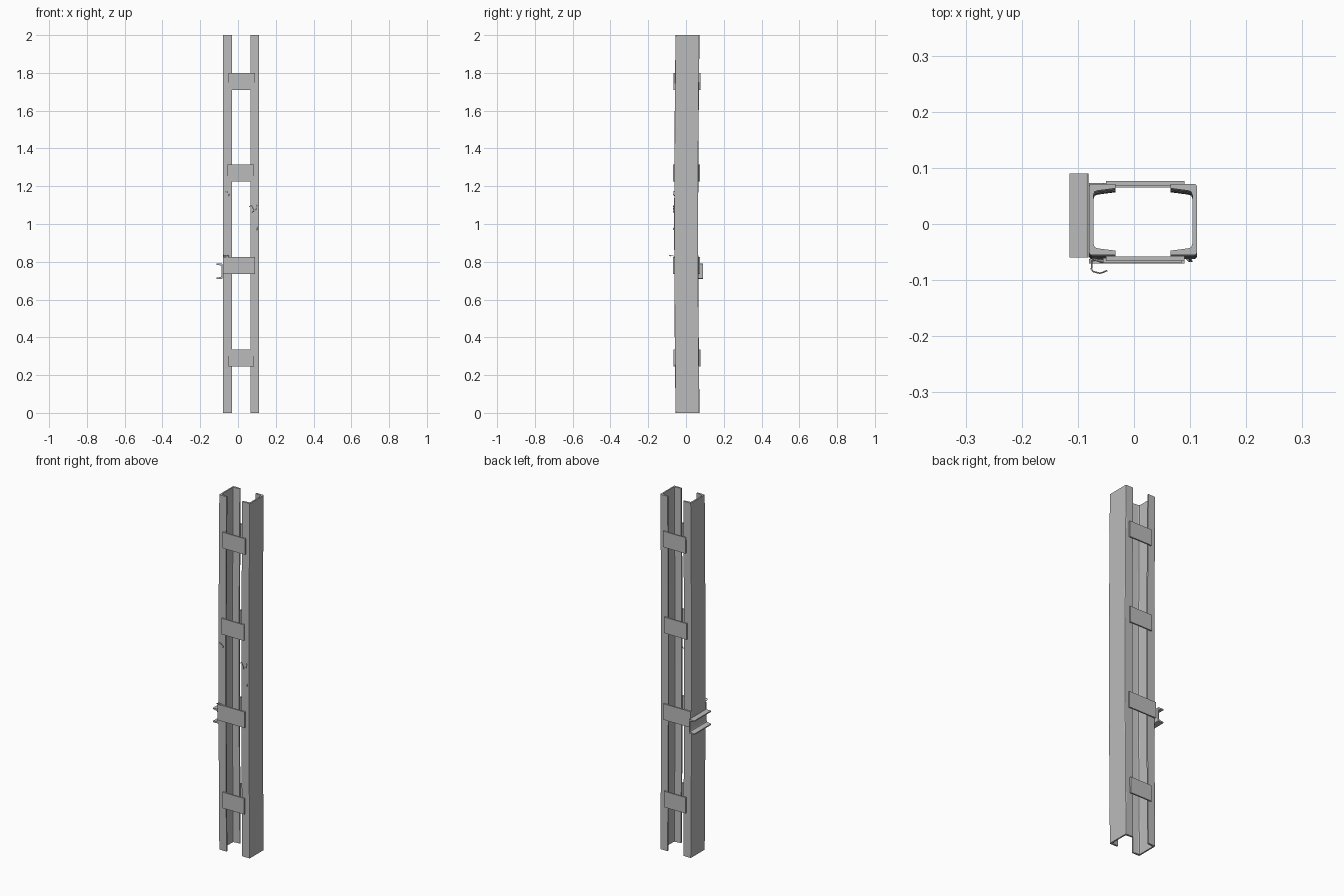
import bpy
import bmesh
import math
from mathutils import Vector

cube = bpy.data.objects.get("Cube")
if cube:
    bpy.data.objects.remove(cube, do_unlink=True)

steel = bpy.data.materials.new("steel grey")
steel.use_nodes = True
GREY = (0.5, 0.5, 0.5, 1)
steel.diffuse_color = GREY
steel.node_tree.nodes["Principled BSDF"].inputs["Base Color"].default_value = GREY


def bow(z):
    """Gentle forward sag of the column at half height."""
    return -0.007 * math.sin(math.pi * z / 2)


def add_object(name, bm):
    bmesh.ops.recalc_face_normals(bm, faces=bm.faces)
    mesh = bpy.data.meshes.new(name)
    bm.to_mesh(mesh)
    bm.free()
    mesh.materials.append(steel)
    obj = bpy.data.objects.new(name, mesh)
    bpy.context.collection.objects.link(obj)
    return obj


def loft(name, rings):
    """Join matching closed sections and cap both ends."""
    bm = bmesh.new()
    loops = [[bm.verts.new(p) for p in ring] for ring in rings]
    n = len(loops[0])
    for a, b in zip(loops, loops[1:]):
        for i in range(n):
            j = (i + 1) % n
            bm.faces.new((a[i], a[j], b[j], b[i]))
    bm.faces.new(loops[0])
    bm.faces.new(loops[-1])
    return add_object(name, bm)


def channel_profile(width, depth, web, root, tip):
    """C section: u runs out from the web, v runs across it."""
    h = width / 2
    r = 0.004
    half = [(0, h - r), (r / 3, h - r / 3), (r, h), (depth, h), (depth, h - tip),
            (web + r * 2, h - root), (web + r / 2, h - root - r / 2), (web, h - root - r * 2)]
    return half + [(u, -v) for u, v in reversed(half)]


# Two tall channels with their open sides facing each other
section = channel_profile(0.127, 0.047, 0.008, 0.012, 0.008)
heights = [i * 0.25 for i in range(9)]
for name, x, side in (("right_channel", -0.08, 1), ("left_channel", 0.112, -1)):
    loft(name, [[(x + side * u, 0.008 + v + bow(z), z) for u, v in section] for z in heights])

# Batten plates tying the channels together, front and back
battens = [(0.29, -0.05, 0.085), (0.78, -0.08, 0.09), (1.27, -0.055, 0.085), (1.755, -0.05, 0.09)]
for i, (z, x0, x1) in enumerate(battens):
    for name, y in (("front_batten", -0.0595), ("back_batten", 0.0755)):
        bm = bmesh.new()
        bmesh.ops.create_cube(bm, size=1)
        bmesh.ops.scale(bm, vec=(x1 - x0, 0.008, 0.09), verts=bm.verts)
        bmesh.ops.translate(bm, vec=((x0 + x1) / 2, y + bow(z), z), verts=bm.verts)
        add_object(f"{name}_{i + 1}", bm)

# Short horizontal channel fixed to the outside of one web
bracket = channel_profile(0.08, 0.034, 0.006, 0.009, 0.006)
loft("side_bracket", [[(-0.081 - u, y, 0.75 + v) for u, v in bracket] for y in (-0.06, 0.09)])


def wire(name, points):
    """Thin bent scrap of wire."""
    curve = bpy.data.curves.new(name, "CURVE")
    curve.dimensions = "3D"
    curve.bevel_depth = 0.0015
    curve.bevel_resolution = 1
    curve.use_fill_caps = True
    curve.resolution_u = 3
    spline = curve.splines.new("NURBS")
    spline.use_endpoint_u = True
    spline.order_u = 3
    spline.points.add(len(points) - 1)
    for p, co in zip(spline.points, points):
        p.co = (*Vector(co), 1)
    curve.materials.append(steel)
    bpy.context.collection.objects.link(bpy.data.objects.new(name, curve))


# Loose wire ends on the front flanges
wire("hook_wire", [(-0.05, -0.062, 0.825), (-0.075, -0.064, 0.83), (-0.076, -0.084, 0.835),
                   (-0.06, -0.088, 0.835), (-0.048, -0.083, 0.83)])
wire("upper_wire", [(-0.075, -0.061, 1.17), (-0.06, -0.068, 1.172), (-0.045, -0.068, 1.16),
                    (-0.05, -0.062, 1.15)])
wire("curl_wire", [(0.06, -0.063, 1.09), (0.07, -0.068, 1.1), (0.085, -0.068, 1.07),
                   (0.075, -0.064, 1.06)])
wire("short_wire", [(0.093, -0.061, 1.07), (0.1, -0.068, 1.09), (0.1, -0.061, 1.1)])
wire("lower_wire", [(0.098, -0.061, 0.965), (0.104, -0.068, 0.975), (0.1, -0.061, 0.985)])
